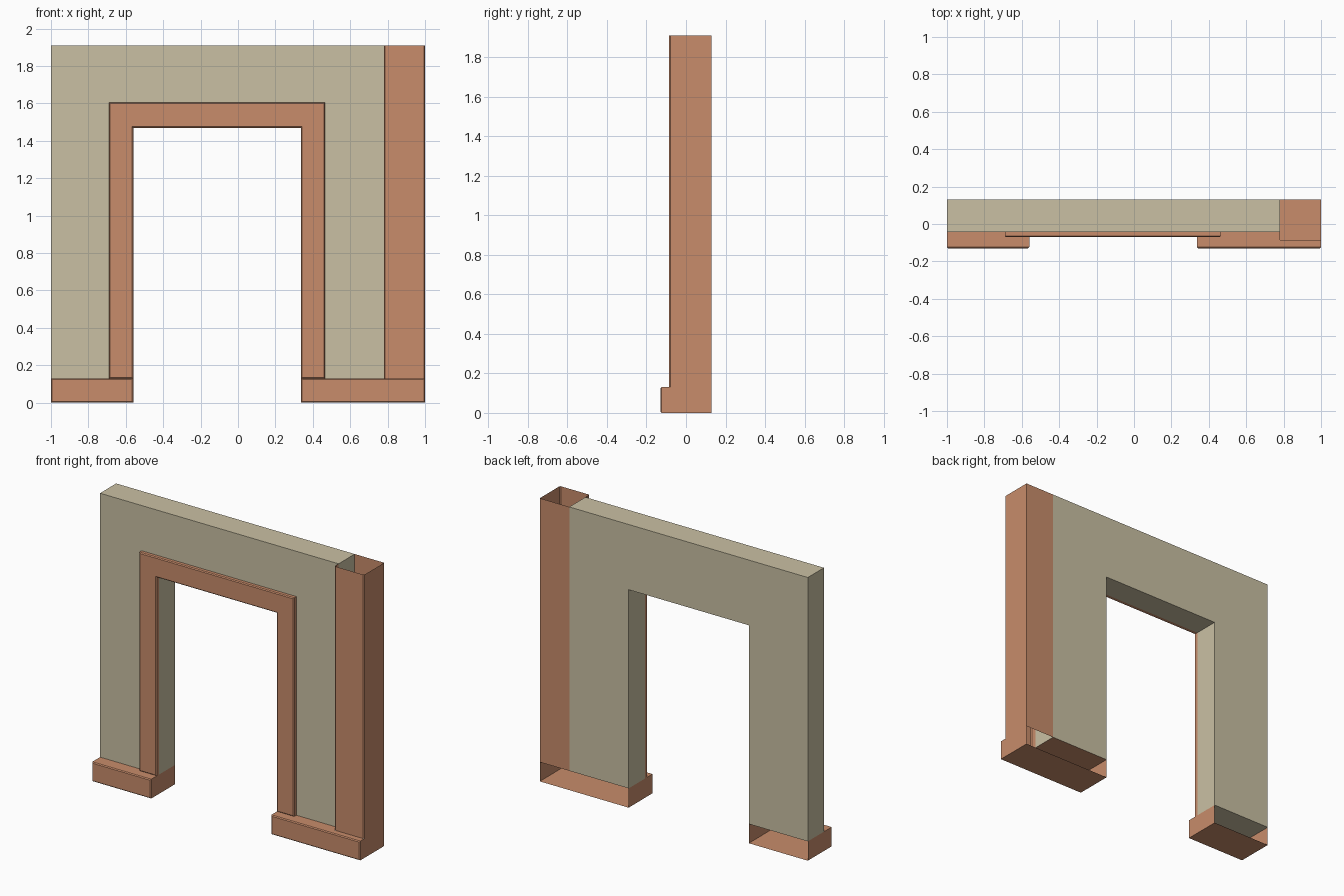
import bpy, bmesh
from mathutils import Vector

if "Cube" in bpy.data.objects:
    bpy.data.objects.remove(bpy.data.objects["Cube"])

BEV = 0.006
Z0, TOP = 0.13, 1.91          # plinth height, overall height
FRONT, BACK = -0.042, 0.13    # wall planes
XL, XR, ARCH = -0.56, 0.337, 1.47   # doorway opening
POST = 0.78                   # where the corner post begins


def material(name, rgb):
    m = bpy.data.materials.new(name)
    m.diffuse_color = (*rgb, 1)
    m.use_nodes = True
    m.node_tree.nodes["Principled BSDF"].inputs["Base Color"].default_value = m.diffuse_color
    return m


plaster = material("plaster", (0.59, 0.53, 0.37))
brick = material("terracotta", (0.58, 0.265, 0.147))


def finish(bm, name, mat):
    me = bpy.data.meshes.new(name)
    bm.to_mesh(me)
    bm.free()
    me.materials.append(mat)
    ob = bpy.data.objects.new(name, me)
    bpy.context.collection.objects.link(ob)
    return ob


def slab(outline, y0, y1, bevel=0):
    """Solid from an x-z outline between two depths, front rim optionally bevelled."""
    bm = bmesh.new()
    face = bm.faces.new([bm.verts.new((x, y0, z)) for x, z in outline])
    ext = bmesh.ops.extrude_face_region(bm, geom=[face], use_keep_orig=True)
    moved = [g for g in ext["geom"] if isinstance(g, bmesh.types.BMVert)]
    bmesh.ops.translate(bm, vec=(0, y1 - y0, 0), verts=moved)
    bmesh.ops.recalc_face_normals(bm, faces=bm.faces)
    if bevel:
        rim = [e for e in bm.edges if all(abs(v.co.y - y0) < 1e-5 for v in e.verts)]
        bmesh.ops.bevel(bm, geom=rim, offset=bevel, segments=1,
                        affect='EDGES', clamp_overlap=True)
    bm.normal_update()
    return bm


def drop(bm, test):
    gone = [f for f in bm.faces if test(f.normal, f.calc_center_median())]
    bmesh.ops.delete(bm, geom=gone, context='FACES')


def portal(x0, x1, top):
    """Upside-down U around the doorway."""
    return [(x0, Z0), (XL, Z0), (XL, ARCH), (XR, ARCH), (XR, Z0),
            (x1, Z0), (x1, top), (x0, top)]


# Wall with doorway; the right leg is capped by its plinth
bm = slab(portal(-1, POST, TOP), FRONT, BACK)
drop(bm, lambda n, c: n.z < -0.9 and c.z < 0.2 and c.x > 0)
finish(bm, "wall", plaster)

# Raised door surround, open against the wall
bm = slab(portal(-0.69, 0.465, 1.605), -0.07, FRONT, BEV)
drop(bm, lambda n, c: n.y > 0.9 or (n.z < -0.9 and c.z < 0.2))
finish(bm, "door_surround", brick)

# Corner post, an open shell with a chamfered front
PF = -0.085
plan = [(POST, FRONT), (POST, PF + BEV), (POST + BEV, PF), (1 - BEV, PF),
        (1, PF + BEV), (1, BACK), (POST, BACK)]
bm = bmesh.new()
low = [bm.verts.new((x, y, Z0)) for x, y in plan]
high = [bm.verts.new((x, y, TOP)) for x, y in plan]
for i in range(len(plan) - 1):
    bm.faces.new((low[i], low[i + 1], high[i + 1], high[i]))
finish(bm, "corner_post", brick)


# Plinths: boxes open at the back and under the hollow parts above
def plinth(name, x0, x1, open_top):
    bm = slab([(x0, 0), (x1, 0), (x1, Z0), (x0, Z0)], -0.13, BACK, BEV)
    for co, no in (((0, FRONT, 0), (0, 1, 0)), ((0, PF, 0), (0, 1, 0)),
                   ((POST, 0, 0), (1, 0, 0))):
        bmesh.ops.bisect_plane(bm, geom=bm.verts[:] + bm.edges[:] + bm.faces[:],
                               plane_co=Vector(co), plane_no=Vector(no))
    bm.normal_update()
    drop(bm, lambda n, c: n.y > 0.9 or (n.z > 0.9 and open_top(c)))
    finish(bm, name, brick)


plinth("left_plinth", -1, XL, lambda c: c.y > FRONT)
plinth("right_plinth", XR, 1, lambda c: c.x > POST and c.y > PF)
